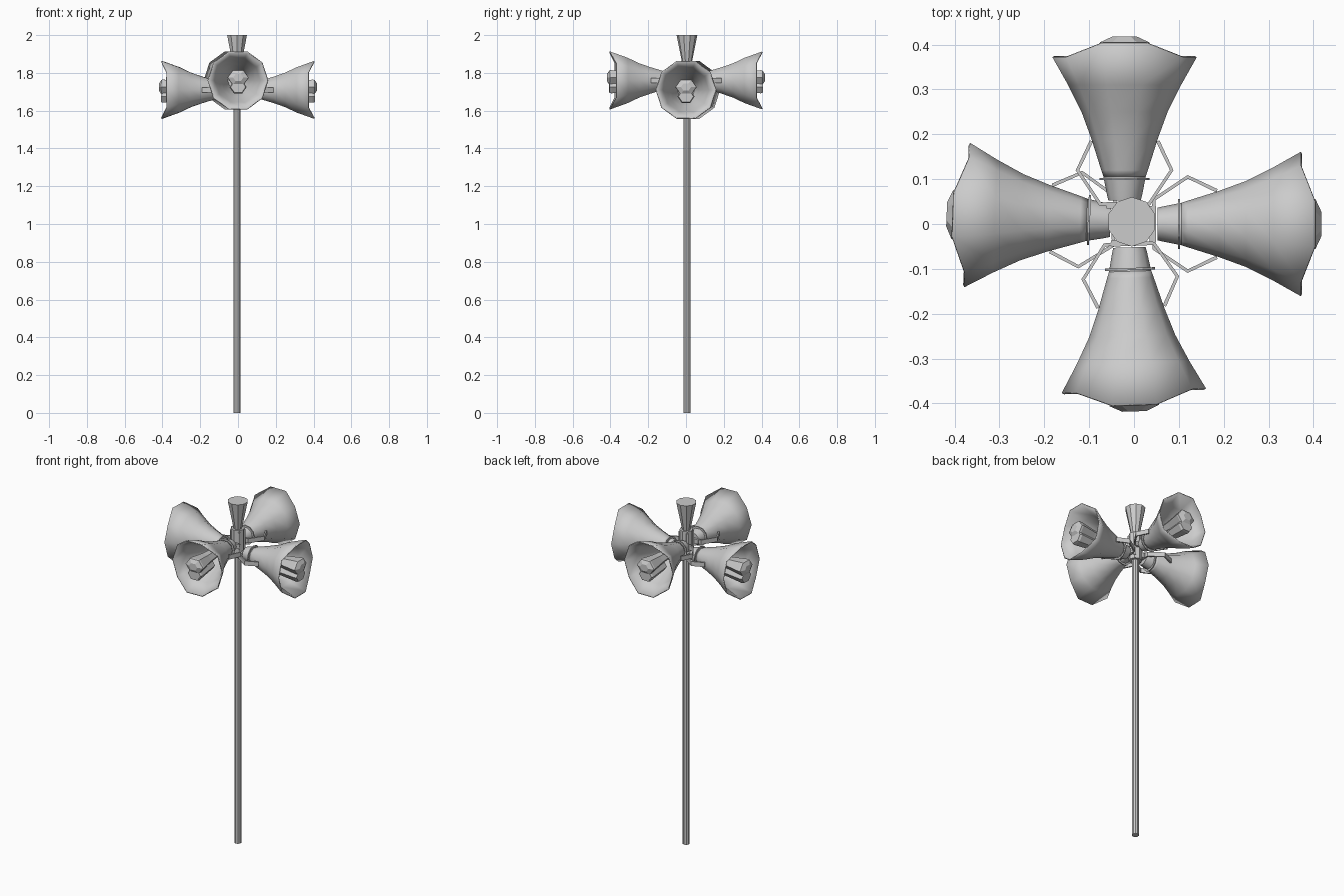
import bpy, bmesh
from math import cos, sin, pi, radians
from mathutils import Matrix, Vector

if "Cube" in bpy.data.objects:
    bpy.data.objects.remove(bpy.data.objects["Cube"])

PX, PY = -0.005, 0.005  # pole axis


def finish(bm, name, mat, smooth=None, shell=0):
    bmesh.ops.recalc_face_normals(bm, faces=bm.faces[:])
    me = bpy.data.meshes.new(name)
    bm.to_mesh(me)
    bm.free()
    ob = bpy.data.objects.new(name, me)
    ob.matrix_world = mat
    bpy.context.collection.objects.link(ob)
    if shell:
        mod = ob.modifiers.new("shell", 'SOLIDIFY')
        mod.thickness = shell
        mod.offset = -1
    if smooth:
        bpy.context.view_layer.objects.active = ob
        bpy.ops.object.select_all(action='DESELECT')
        ob.select_set(True)
        bpy.ops.object.shade_smooth_by_angle(angle=radians(smooth))
    return ob


def lathe(name, profile, n, mat, caps=True, smooth=None, shell=0, wavy=False, sy=1, sz=1):
    """Rings of n points around local x; profile = (depth, radius)."""
    bm = bmesh.new()
    rings = []
    for i, (d, r) in enumerate(profile):
        ring = []
        for k in range(n):
            a = 2 * pi * k / n
            x = d
            if wavy and i == len(profile) - 1 and abs(sin(a)) > 0.9:
                x += 0.031  # top and bottom lips stand forward
            ring.append(bm.verts.new((x, r * cos(a) * sy, r * sin(a) * sz)))
        rings.append(ring)
    for A, B in zip(rings, rings[1:]):
        for k in range(n):
            bm.faces.new((A[k], A[(k + 1) % n], B[(k + 1) % n], B[k]))
    if caps:
        bm.faces.new(rings[0])
        bm.faces.new(rings[-1])
    return finish(bm, name, mat, smooth, shell)


def box(name, size, loc, mat):
    bm = bmesh.new()
    bmesh.ops.create_cube(bm, size=1)
    for v in bm.verts:
        v.co = Vector(loc) + Vector(v.co[i] * size[i] for i in range(3))
    return finish(bm, name, mat)


def strip(name, pts, height, thick, mat):
    """Flat bent strap following pts in the local xy plane."""
    bm = bmesh.new()
    rows = [[bm.verts.new((x, y, s * height / 2)) for s in (-1, 1)] for x, y in pts]
    for a, b in zip(rows, rows[1:]):
        bm.faces.new((a[0], b[0], b[1], a[1]))
    ob = finish(bm, name, mat, shell=thick)
    ob.modifiers["shell"].offset = 0


def horn(tag, angle, x, y, z):
    M = Matrix.Translation((x, y, z)) @ Matrix.Rotation(radians(angle), 4, 'Z')
    # driver can and clamp ring behind the bell
    lathe(tag + "_driver", [(0.052, 0.036), (0.064, 0.039), (0.12, 0.05)], 10, M, smooth=40)
    lathe(tag + "_ring", [(0.098, 0.046), (0.098, 0.056), (0.103, 0.056), (0.103, 0.046)], 12, M)
    # flared bell
    lathe(tag + "_bell", [(0.105, 0.047), (0.12, 0.052), (0.19, 0.074), (0.25, 0.096),
                          (0.31, 0.126), (0.372, 0.161)], 10, M,
          caps=False, smooth=40, shell=0.006, wavy=True)
    # inner horn in the mouth, with blunt nose and lower block
    lathe(tag + "_inner_horn", [(0.14, 0.025), (0.30, 0.04), (0.395, 0.057), (0.405, 0.055),
                                (0.418, 0.027)], 6, M @ Matrix.Translation((0, 0, 0.015)), sz=0.8)
    lathe(tag + "_inner_block", [(0.25, 0.03), (0.395, 0.045), (0.407, 0.04)], 6,
          M @ Matrix.Translation((0, 0, -0.035)), sz=0.85)
    # bent mounting straps both sides
    for s, side in ((1, "left"), (-1, "right")):
        strip(f"{tag}_bracket_{side}", [(0.043, s * 0.02), (0.045, s * 0.055), (0.12, s * 0.105),
                                        (0.185, s * 0.074)], 0.026, 0.008, M)
    box(tag + "_bracket_back", (0.014, 0.08, 0.026), (0.042, 0, 0), M)


# pole, hub and top cap
UP = Matrix.Translation((PX, PY, 0)) @ Matrix.Rotation(radians(-90), 4, 'Y')
lathe("pole", [(0, 0.0195), (1.85, 0.0195)], 10, UP)
lathe("hub_collar", [(1.68, 0.036), (1.84, 0.036)], 8, UP)
lathe("top_cone", [(1.835, 0.022), (2.0, 0.055)], 10, UP)
for k in range(4):
    box("collar_rib", (0.012, 0.012, 0.13), (0.035, 0, 1.765),
        Matrix.Translation((PX, PY, 0)) @ Matrix.Rotation(radians(45 + 90 * k), 4, 'Z'))

# four horns: side pair lower, front and back pair higher
horn("right_horn", 0, 0, 0, 1.71)
horn("back_horn", 90, -0.021, 0, 1.76)
horn("left_horn", 177.7, 0, 0.005, 1.71)
horn("front_horn", 271.8, -0.012, 0, 1.76)
